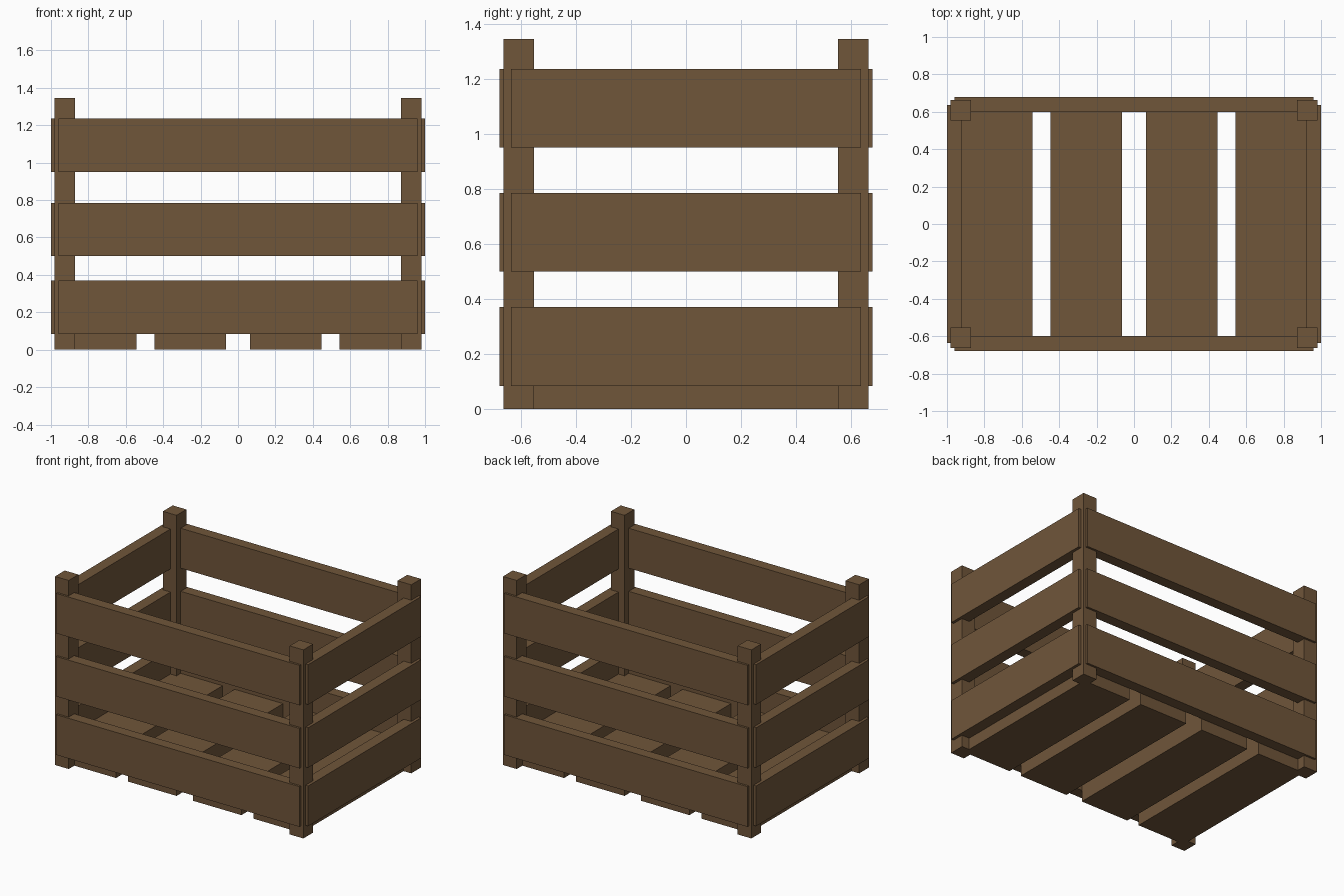
import bpy

cube = bpy.data.objects.get("Cube")
if cube:
    bpy.data.objects.remove(cube, do_unlink=True)

wood = bpy.data.materials.new("brown_wood")
wood.use_nodes = True
colour = (0.162, 0.092, 0.042, 1)
wood.diffuse_color = colour
wood.node_tree.nodes["Principled BSDF"].inputs["Base Color"].default_value = colour


def box(name, x, y, z):
    """Add a box from its (min, max) range on each axis."""
    ranges = (x, y, z)
    bpy.ops.mesh.primitive_cube_add(size=1, location=[(a + b) / 2 for a, b in ranges])
    obj = bpy.context.object
    obj.name = name
    obj.scale = [b - a for a, b in ranges]
    bpy.ops.object.transform_apply(location=False, rotation=False, scale=True)
    obj.data.materials.append(wood)
    return obj


def span(side, inner, outer):
    """Range between two distances from the centre on one side."""
    return tuple(sorted((side * inner, side * outer)))


# Corner posts
for x_side, x_name in ((1, "left"), (-1, "right")):
    for y_side, y_name in ((-1, "front"), (1, "back")):
        box(f"{y_name}_{x_name}_post", span(x_side, 0.872, 0.98),
            span(y_side, 0.553, 0.663), (0, 1.345))

# Three rows of slats around the crate
rows = {"lower": (0.083, 0.37), "middle": (0.5, 0.785), "upper": (0.95, 1.235)}
for row, height in rows.items():
    for side, name in ((-1, "front"), (1, "back")):
        box(f"{row}_{name}_slat", (-0.96, 0.96), span(side, 0.6, 0.678), height)
    for side, name in ((1, "left"), (-1, "right")):
        box(f"{row}_{name}_slat", span(side, 0.92, 1), (-0.637, 0.637), height)

# Thick floor planks with gaps between them
for side, name in ((1, "left"), (-1, "right")):
    box(f"inner_{name}_floor_plank", span(side, 0.065, 0.447), (-0.6, 0.6), (0, 0.2))
    box(f"outer_{name}_floor_plank", span(side, 0.542, 0.92), (-0.6, 0.6), (0, 0.2))
